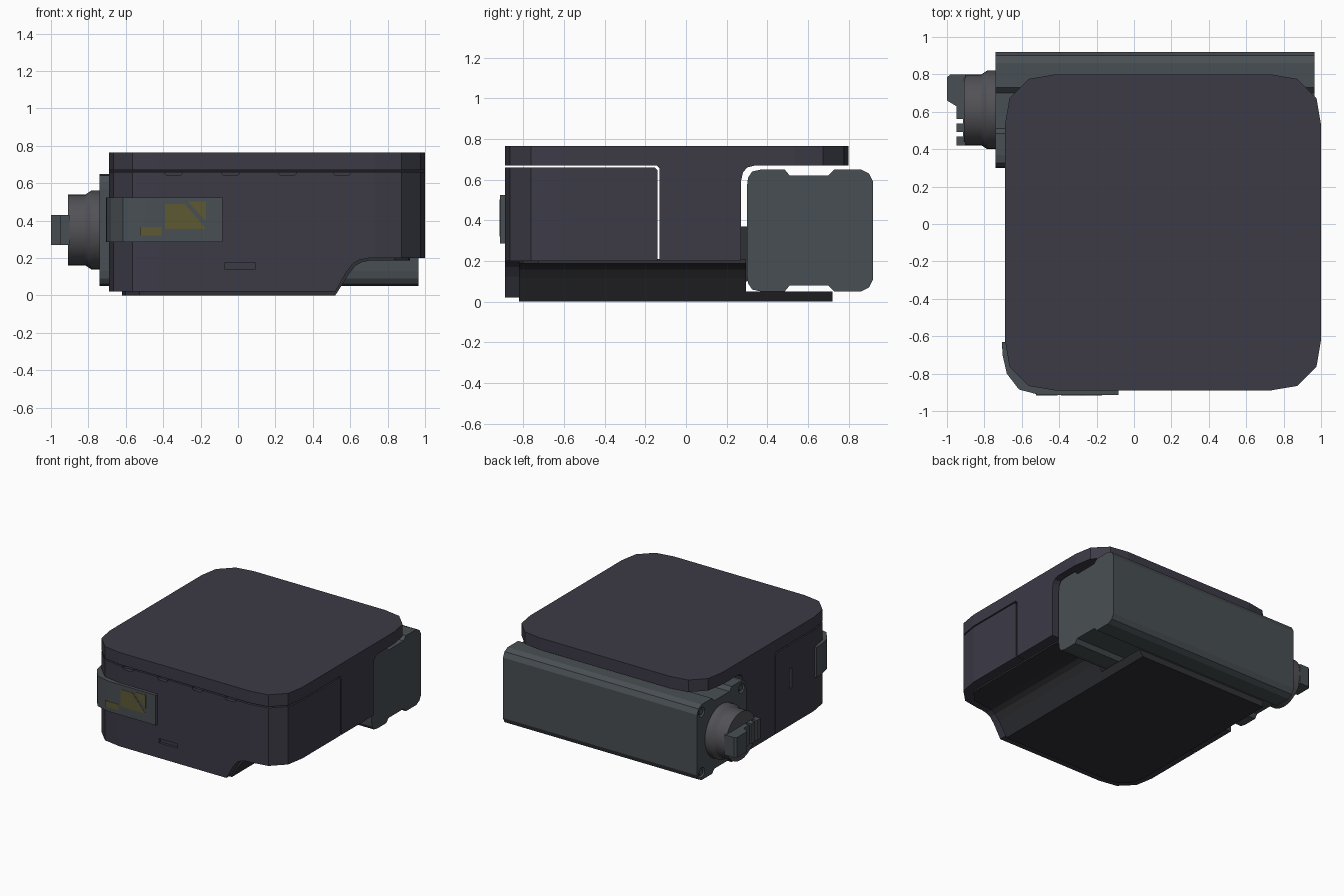
import bpy, bmesh, math

if "Cube" in bpy.data.objects:
    bpy.data.objects.remove(bpy.data.objects["Cube"])


def material(name, r, g, b):
    m = bpy.data.materials.new(name)
    m.diffuse_color = (r, g, b, 1)
    m.use_nodes = True
    m.node_tree.nodes["Principled BSDF"].inputs["Base Color"].default_value = m.diffuse_color
    return m


SHELL = material("shell_grey", 0.045, 0.043, 0.062)
DARK = material("tray_dark", 0.03, 0.031, 0.037)
METAL = material("pack_grey", 0.066, 0.078, 0.087)
KNOB = material("knob_grey", 0.085, 0.085, 0.095)
AMBER = material("amber", 0.11, 0.10, 0.035)


def finish(name, bm, mat):
    bmesh.ops.recalc_face_normals(bm, faces=bm.faces)
    me = bpy.data.meshes.new(name)
    bm.to_mesh(me)
    bm.free()
    ob = bpy.data.objects.new(name, me)
    bpy.context.collection.objects.link(ob)
    if mat:
        me.materials.append(mat)
    return ob


def prism(name, pts, axis, lo, hi, mat=None):
    """Extrude a 2D profile along the named axis."""
    place = {"x": lambda a, b, t: (t, a, b),
             "y": lambda a, b, t: (a, t, b),
             "z": lambda a, b, t: (a, b, t)}[axis]
    bm = bmesh.new()
    r0, r1 = [[bm.verts.new(place(a, b, t)) for a, b in pts] for t in (lo, hi)]
    bm.faces.new(r0)
    bm.faces.new(r1[::-1])
    n = len(pts)
    for i in range(n):
        j = (i + 1) % n
        bm.faces.new((r0[i], r0[j], r1[j], r1[i]))
    return finish(name, bm, mat)


def box(name, x0, x1, y0, y1, z0, z1, mat=None):
    return prism(name, [(x0, y0), (x1, y0), (x1, y1), (x0, y1)], "z", z0, z1, mat)


def lathe_x(name, rings, y, z, sides, mat=None):
    """Stack of (x, radius) rings around an axis parallel to x."""
    bm = bmesh.new()
    loops = [[bm.verts.new((x, y + r * math.cos(2 * math.pi * i / sides),
                            z + r * math.sin(2 * math.pi * i / sides)))
              for i in range(sides)] for x, r in rings]
    bm.faces.new(loops[0])
    bm.faces.new(loops[-1][::-1])
    for a, b in zip(loops, loops[1:]):
        for i in range(sides):
            j = (i + 1) % sides
            bm.faces.new((a[i], a[j], b[j], b[i]))
    return finish(name, bm, mat)


def boolean(ob, cutter, op):
    m = ob.modifiers.new("cut", "BOOLEAN")
    m.operation, m.object, m.solver = op, cutter, "EXACT"
    bpy.context.view_layer.objects.active = ob
    bpy.ops.object.modifier_apply(modifier=m.name)
    bpy.data.objects.remove(cutter)


def rounded(x0, x1, y0, y1, r):
    """Rounded rectangle with three-segment corners."""
    arc = [(1, 0), (0.91, 0.53), (0.53, 0.91), (0, 1)]
    pts = []
    for cx, cy, sx, sy in ((x1 - r, y1 - r, 1, 1), (x0 + r, y1 - r, -1, 1),
                           (x0 + r, y0 + r, -1, -1), (x1 - r, y0 + r, 1, -1)):
        for u, v in (arc if sx == sy else arc[::-1]):
            pts.append((cx + sx * r * u, cy + sy * r * v))
    return pts


def plan():
    return prism("plan", rounded(-0.69, 1.0, -0.89, 0.80, 0.27), "z", -0.1, 1)


# underside sweep shared by shell, column and tray
SWEEP = [(0.52, 0.02), (0.58, 0.125), (0.615, 0.17), (0.65, 0.19), (0.70, 0.2)]
SIDE = [(-0.75, 0.02)] + SWEEP + [(1.1, 0.2), (1.1, 0.9), (-0.75, 0.9)]

# front shell
shell = prism("front_shell", [(-0.95, 0), (-0.14, 0), (-0.14, 0.645), (-0.155, 0.66),
                              (-0.95, 0.66)], "x", -0.8, 1.1, SHELL)
boolean(shell, plan(), "INTERSECT")
boolean(shell, prism("side", SIDE, "y", -1, 1), "INTERSECT")
for x in (-0.345, -0.04, 0.265, 0.555):
    boolean(shell, prism("vent", [(x - 0.048, 0.7), (x - 0.045, 0.65), (x - 0.035, 0.64),
                                  (x + 0.035, 0.64), (x + 0.045, 0.65), (x + 0.048, 0.7)],
                         "y", -1, -0.86), "DIFFERENCE")
boolean(shell, box("slot", -0.07, 0.09, -1, -0.87, 0.14, 0.175), "DIFFERENCE")
boolean(shell, box("slot", -0.8, -0.67, -0.345, -0.315, 0.31, 0.47), "DIFFERENCE")

# lid with the rear column
lid = prism("lid_and_column", [(-0.13, 0), (0.27, 0), (0.27, 0.59), (0.28, 0.635),
                               (0.30, 0.66), (0.34, 0.67), (0.9, 0.67), (0.9, 0.765),
                               (-0.95, 0.765), (-0.95, 0.67), (-0.145, 0.67),
                               (-0.13, 0.655)], "x", -0.8, 1.1, SHELL)
boolean(lid, plan(), "INTERSECT")
boolean(lid, prism("side", SIDE, "y", -1, 1), "INTERSECT")

# bottom tray, low where it passes under the pack
tray = prism("bottom_tray", [(-0.62, 0), (0.52, 0)]
             + [(x + 0.012, z - 0.012) for x, z in SWEEP[1:]]
             + [(0.92, 0.188), (0.92, 0.21), (-0.62, 0.21)], "y", -0.82, 0.72, DARK)
boolean(tray, box("under_pack", -1, 1.1, 0.295, 1, 0.05, 0.5), "DIFFERENCE")
boolean(tray, prism("tray_plan", rounded(-0.62, 0.93, -0.82, 0.95, 0.2), "z", -0.1, 1),
        "INTERSECT")
box("tray_back_wall", -0.6, 0.5, 0.268, 0.302, 0.1, 0.37, DARK)

# rear pack with grooves above and below
low = [(0.30, 0.13), (0.305, 0.09), (0.325, 0.06), (0.37, 0.05), (0.485, 0.05),
       (0.51, 0.08), (0.70, 0.08), (0.73, 0.05), (0.86, 0.05), (0.90, 0.07), (0.92, 0.11)]
pack = prism("rear_pack", low + [(y, 0.70 - z) for y, z in low[::-1]],
             "x", -0.74, 0.965, METAL)
for y in (0.36, 0.86):
    for z in (0.11, 0.59):
        boolean(pack, lathe_x("pocket", [(-0.8, 0.038), (-0.715, 0.038)], y, z, 12),
                "DIFFERENCE")
        lathe_x("pack_bolt", [(-0.735, 0.024), (-0.71, 0.024)], y, z, 8, KNOB)

# side knob and its stepped grip
knob = lathe_x("knob", [(-0.73, 0.21), (-0.785, 0.21), (-0.815, 0.19), (-0.91, 0.19)],
               0.61, 0.35, 32, KNOB)
bpy.context.view_layer.objects.active = knob
knob.select_set(True)
bpy.ops.object.shade_smooth_by_angle(angle=math.radians(25))
grip = prism("knob_grip", [(-0.90, 0.42), (-0.95, 0.42), (-0.95, 0.63), (-1.0, 0.66),
                           (-1.0, 0.785), (-0.98, 0.80), (-0.90, 0.80)],
             "z", 0.27, 0.43, METAL)
for y in (0.48, 0.55):
    boolean(grip, box("finger_slot", -1.1, -0.915, y - 0.012, y + 0.012, 0.2, 0.5),
            "DIFFERENCE")

# display band wrapped round the front left corner
prism("display_band", [(-0.083, -0.915), (-0.50, -0.915), (-0.615, -0.885), (-0.68, -0.80),
                       (-0.703, -0.70), (-0.706, -0.63), (-0.67, -0.63), (-0.65, -0.74),
                       (-0.56, -0.84), (-0.42, -0.87), (-0.083, -0.87)],
      "z", 0.285, 0.525, METAL)
for name, pts in (
        ("display_main", [(-0.39, 0.355), (-0.17, 0.355), (-0.285, 0.49), (-0.39, 0.49)]),
        ("display_corner", [(-0.27, 0.503), (-0.17, 0.395), (-0.17, 0.503)]),
        ("display_small", [(-0.525, 0.32), (-0.41, 0.32), (-0.41, 0.365), (-0.525, 0.365)])):
    prism(name, pts, "y", -0.917, -0.89, AMBER)
